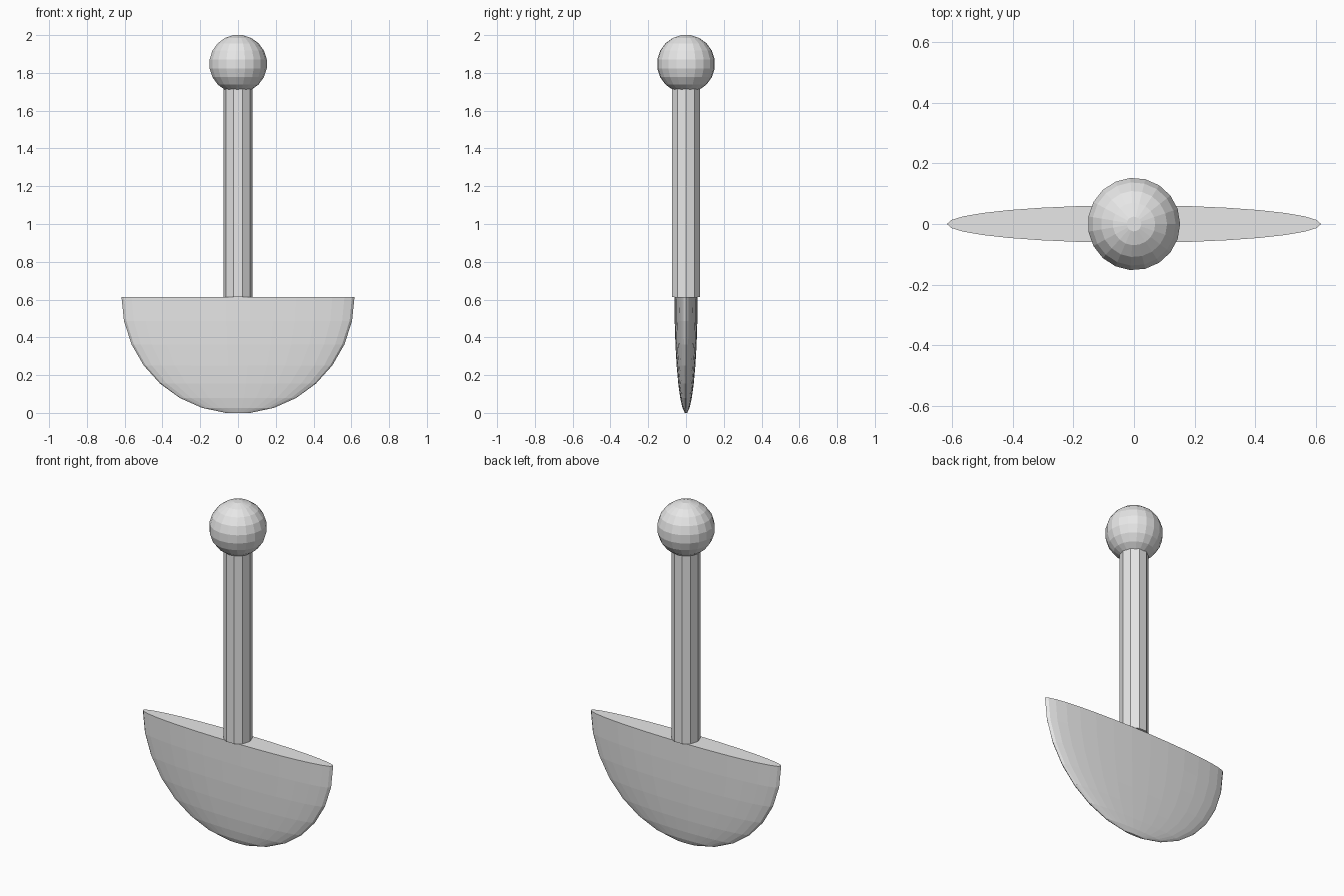
import bpy, bmesh
from math import sin, cos, pi

cube = bpy.data.objects.get("Cube")
if cube:
    bpy.data.objects.remove(cube, do_unlink=True)

U = 2 / 77.8                 # one design unit
TOP = 24 * cos(pi / 30) * U  # height of the flat top of the blade
KNOB_Z = TOP + 48 * U        # centre of the knob

grey = bpy.data.materials.new("light grey")
grey.use_nodes = True
grey.diffuse_color = (0.8, 0.8, 0.8, 1)
grey.node_tree.nodes["Principled BSDF"].inputs["Base Color"].default_value = (0.8, 0.8, 0.8, 1)


def stack(name, sides, rings, z, flatten=1):
    """Flat-shaded solid from (radius, height) rings, capped at both ends."""
    bm = bmesh.new()
    loops = []
    for r, h in rings:
        loops.append([bm.verts.new((r * cos(2 * pi * i / sides),
                                    r * sin(2 * pi * i / sides) * flatten, h))
                      for i in range(sides)])
    for a, b in zip(loops, loops[1:]):
        for i in range(sides):
            j = (i + 1) % sides
            bm.faces.new((a[i], a[j], b[j], b[i]))
    bm.faces.new(loops[0][::-1])
    bm.faces.new(loops[-1])
    mesh = bpy.data.meshes.new(name)
    bm.to_mesh(mesh)
    bm.free()
    mesh.materials.append(grey)
    obj = bpy.data.objects.new(name, mesh)
    obj.location.z = z
    bpy.context.collection.objects.link(obj)
    return obj


def ball_rings(radius, count):
    """Rings of a ball with small flat poles, from bottom to top."""
    angles = [pi * (i + 0.5) / count for i in range(count)]
    return [(radius * sin(a), -radius * cos(a)) for a in angles]


# Blade: lower half of a ball, squashed thin front to back
stack("blade", 30, ball_rings(24 * U, 15)[:8], TOP, flatten=0.1)

# Handle: ten-sided rod from the blade top into the knob
stack("handle", 10, [(3 * U, 0), (3 * U, 48 * U)], TOP)

# Knob: faceted ball on the end of the handle
stack("knob", 19, ball_rings(6 * U, 10), KNOB_Z)
